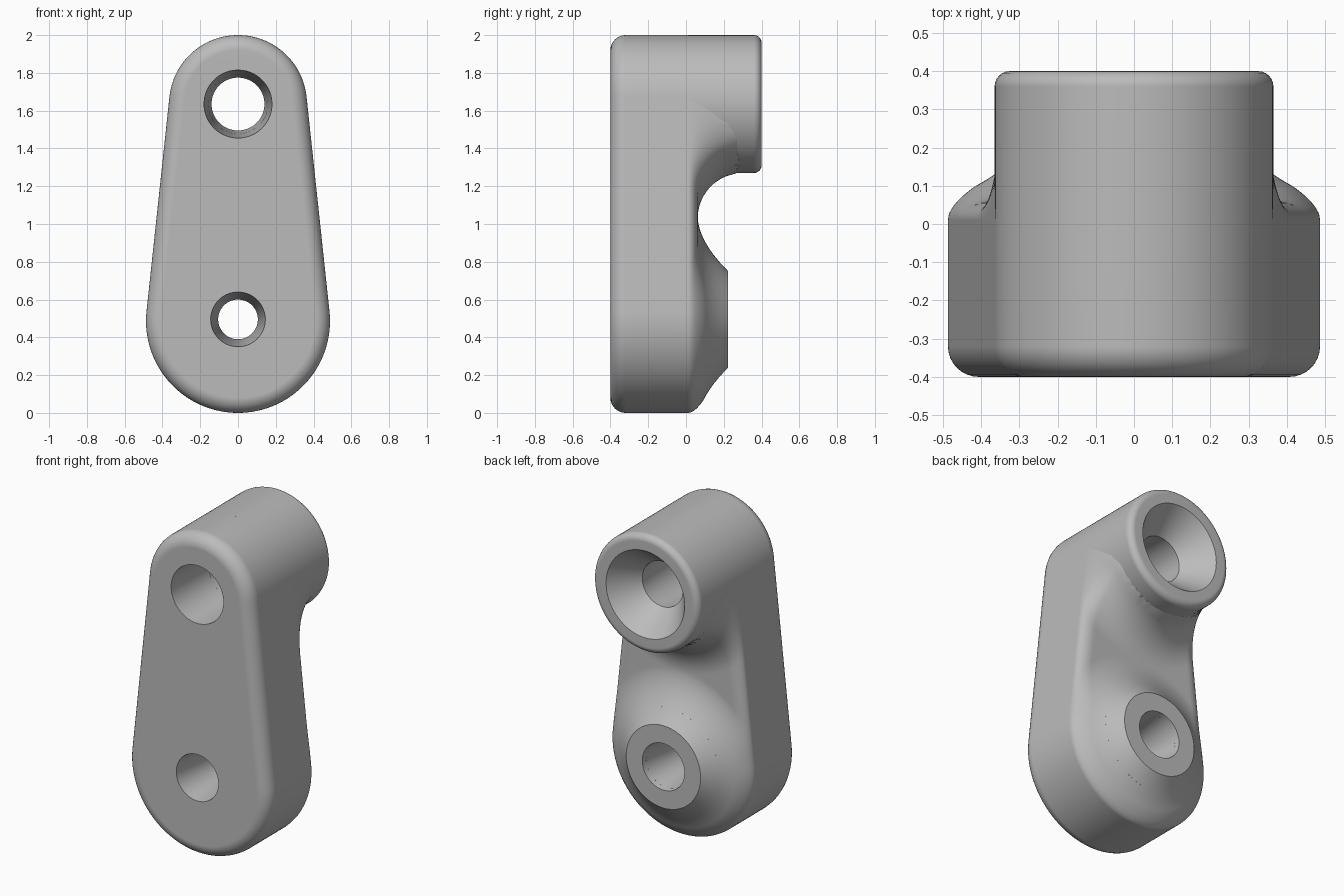
import bpy, bmesh
from math import sin, cos, pi, sqrt, asin, hypot

cube = bpy.data.objects.get("Cube")
if cube:
    bpy.data.objects.remove(cube)

LOW_Z, LOW_R = 0.487, 0.487      # wide lower end
TOP_Z, TOP_R = 1.635, 0.365      # narrow upper end
FRONT, EDGE_Y = -0.4, 0.01       # front face and rear rim of the side wall
PAD_Z, PAD_R, PAD_Y = 0.495, 0.25, 0.222
FLOOR = 0.062                    # lowest part of the saddle

grey = bpy.data.materials.new("grey metal")
grey.use_nodes = True
grey.diffuse_color = (0.5, 0.5, 0.5, 1)
grey.node_tree.nodes["Principled BSDF"].inputs["Base Color"].default_value = grey.diffuse_color


def make_object(name, bm):
    bmesh.ops.remove_doubles(bm, verts=bm.verts, dist=0.0002)
    bmesh.ops.recalc_face_normals(bm, faces=bm.faces)
    mesh = bpy.data.meshes.new(name)
    bm.to_mesh(mesh)
    bm.free()
    mesh.materials.append(grey)
    obj = bpy.data.objects.new(name, mesh)
    bpy.context.collection.objects.link(obj)
    return obj


def loft(bm, loops):
    """Join successive closed loops of points with quads."""
    rows = [[bm.verts.new(p) for p in loop] for loop in loops]
    for a, b in zip(rows, rows[1:]):
        for i in range(len(a)):
            j = (i + 1) % len(a)
            bm.faces.new((a[i], a[j], b[j], b[i]))
    return rows


def lathe(name, z, profile, ring=False, steps=96):
    """Turn (radius, y) points about a y axis at height z."""
    bm = bmesh.new()
    pts = profile + profile[:1] if ring else profile
    loops = [[(r * sin(2 * pi * k / steps), y, z + r * cos(2 * pi * k / steps))
              for k in range(steps)] for r, y in pts]
    rows = loft(bm, loops)
    if not ring:
        bm.faces.new(rows[0])
        bm.faces.new(rows[-1])
    return make_object(name, bm)


def finish(obj):
    bpy.ops.object.select_all(action='DESELECT')
    obj.select_set(True)
    bpy.context.view_layer.objects.active = obj
    bpy.ops.object.shade_smooth_by_angle(angle=pi / 6)
    mod = obj.modifiers.new("weighted normals", 'WEIGHTED_NORMAL')
    mod.keep_sharp = True


def flare(r):
    """Height of the dished skirt around the lower pad."""
    t = min(1, max(0, (0.543 - r) / 0.287))
    return FLOOR + (PAD_Y - FLOOR) * t ** 1.8


def rear_height(x, z):
    """Rear surface: lower skirt combined with the cove under the boss."""
    low = min(flare(hypot(x, z - PAD_Z)), 0.19)
    r = hypot(x, z - TOP_Z)
    cove = 0.24
    if r < TOP_R:
        top = 0.28
    elif r < TOP_R + cove:
        top = FLOOR + cove - sqrt(max(0, cove ** 2 - (TOP_R + cove - r) ** 2))
    else:
        top = FLOOR
    return max(low, min(top, 0.29))


# Outline of the tapered plate as (centre z, radius, angle) samples
lean = asin((LOW_R - TOP_R) / (TOP_Z - LOW_Z))
half = []
for k in range(33):
    half.append((TOP_Z, TOP_R, pi / 2 - (pi / 2 - lean) * k / 32))
for k in range(1, 90):
    t = k / 90
    half.append((TOP_Z + (LOW_Z - TOP_Z) * t, TOP_R + (LOW_R - TOP_R) * t, lean))
for k in range(41):
    half.append((LOW_Z, LOW_R, lean - (pi / 2 + lean) * k / 40))
outline = half + [(c, r, pi - a) for c, r, a in half[-2:0:-1]]


def inset(sample, d):
    c, r, a = sample
    return (r - d) * cos(a), c + (r - d) * sin(a)


def rear_point(sample, t):
    d = t * sample[1]
    x, z = inset(sample, d)
    u = min(1, d / 0.08)
    rise = sqrt(1 - (1 - u) ** 2)
    return x, EDGE_Y + (rear_height(x, z) - EDGE_Y) * rise, z


# Plate: rounded front rim, straight wall, sculpted rear
bm = bmesh.new()
loops = []
bevel = 0.08
for k in range(9):
    a = pi / 2 * k / 8
    d, y = bevel * (1 - sin(a)), FRONT + bevel * (1 - cos(a))
    loops.append([(x, y, z) for x, z in (inset(s, d) for s in outline)])
for k in range(37):
    t = (k / 36) ** 1.6
    loops.append([rear_point(s, t) for s in outline])
rows = loft(bm, loops)
bm.faces.new(rows[0])
plate = make_object("tapered_plate", bm)

# Holes narrow toward a waist; the upper one opens into a countersink
cutters = [
    lathe("upper_hole_cutter", TOP_Z,
          [(0.183, -0.45), (0.14, 0.23), (0.27, 0.4), (0.3, 0.44)]),
    lathe("lower_hole_cutter", PAD_Z,
          [(0.151, -0.45), (0.105, -0.09), (0.151, 0.27)]),
]
for cutter in cutters:
    cutter.hide_render = True
    mod = plate.modifiers.new("hole", 'BOOLEAN')
    mod.operation, mod.solver, mod.object = 'DIFFERENCE', 'EXACT', cutter
    bpy.context.view_layer.objects.active = plate
    bpy.ops.object.modifier_apply(modifier=mod.name)
    bpy.data.objects.remove(cutter)
finish(plate)

# Upper boss with a rounded rear rim and countersunk bore
rim = 0.04
profile = [(TOP_R, -0.06)]
for k in range(7):
    a = pi / 2 * k / 6
    profile.append((TOP_R - rim + rim * cos(a), 0.4 - rim + rim * sin(a)))
profile += [(0.27, 0.4), (0.14, 0.23), (0.158, -0.06)]
finish(lathe("upper_boss", TOP_Z, profile, ring=True))

# Lower pad with a flat seat and the start of its skirt
skirt = [PAD_R + 0.006 + 0.01 * k for k in range(9)]
profile = [(0.3, 0.05)] + [(r, flare(r) + 0.0005) for r in reversed(skirt)]
profile += [(PAD_R, PAD_Y), (0.145, PAD_Y), (0.123, 0.05)]
finish(lathe("lower_pad", PAD_Z, profile, ring=True))
